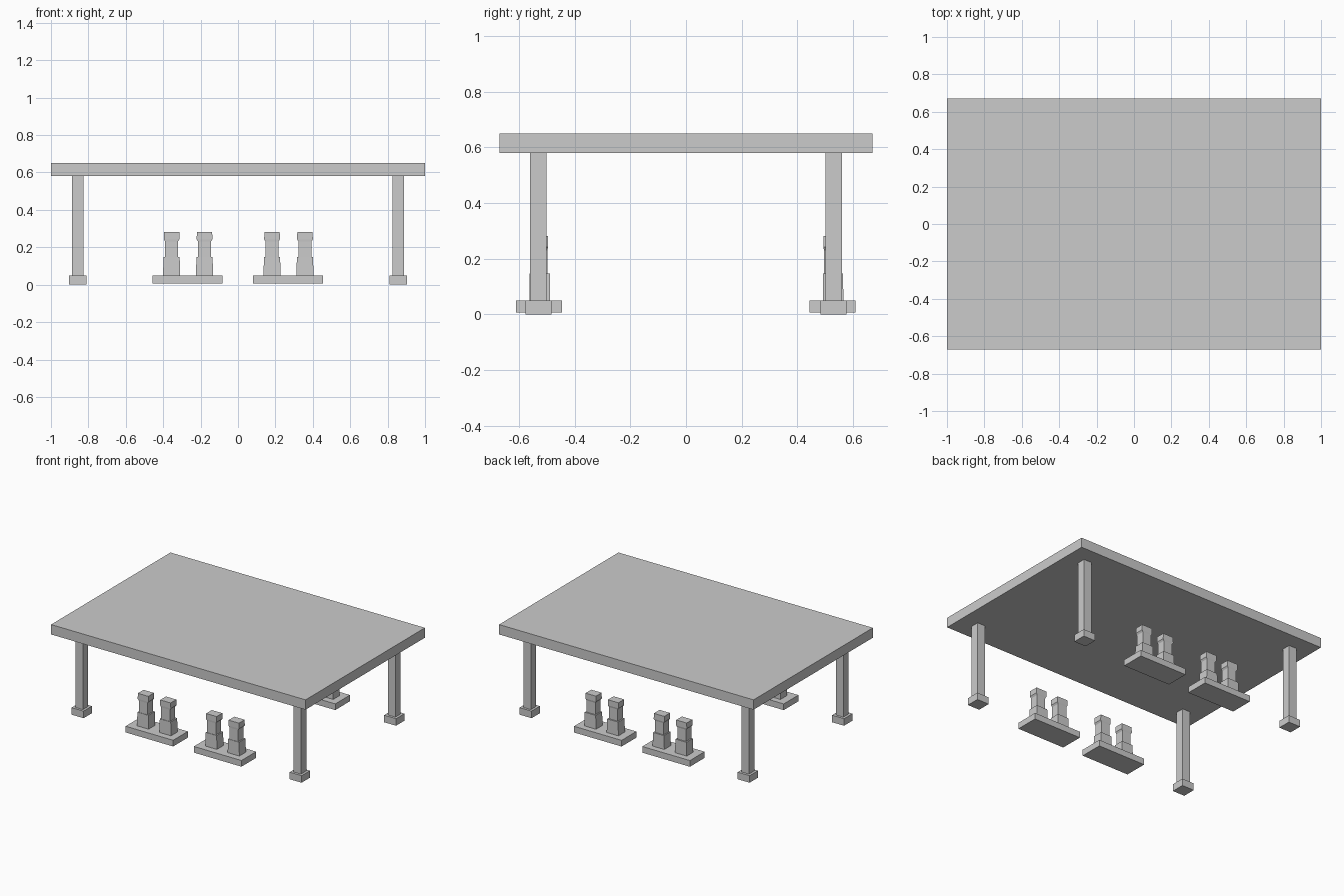
import bpy, bmesh

if "Cube" in bpy.data.objects:
    bpy.data.objects.remove(bpy.data.objects["Cube"])


def loft(name, x, y, rings):
    """Stack rectangular rings (z, x width, y depth, y offset) into a closed solid."""
    bm = bmesh.new()
    prev = first = None
    for z, w, d, dy in rings:
        ring = [bm.verts.new((x + sx * w / 2, y + dy + sy * d / 2, z))
                for sx, sy in ((-1, -1), (1, -1), (1, 1), (-1, 1))]
        if prev:
            for i in range(4):
                j = (i + 1) % 4
                bm.faces.new((prev[i], prev[j], ring[j], ring[i]))
        else:
            first = ring
        prev = ring
    bm.faces.new(first[::-1])
    bm.faces.new(prev)
    mesh = bpy.data.meshes.new(name)
    bm.to_mesh(mesh)
    bm.free()
    obj = bpy.data.objects.new(name, mesh)
    bpy.context.collection.objects.link(obj)
    return obj


def box(name, x, y, w, d, z0, z1):
    return loft(name, x, y, [(z0, w, d, 0), (z1, w, d, 0)])


# Table top slab
box("table_top", 0, 0, 2.0, 1.34, 0.58, 0.65)

# Corner legs with square feet
for sx, side in ((-1, "left"), (1, "right")):
    for sy, end in ((-1, "front"), (1, "back")):
        box(f"{end}_{side}_leg", sx * 0.857, sy * 0.53, 0.06, 0.06, 0.05, 0.58)
        box(f"{end}_{side}_foot", sx * 0.857, sy * 0.53, 0.094, 0.094, 0.0, 0.05)

# Stepped post: tapered base block, slim waist, flared head
post = [(0.048, 0.092, 0.074, 0.002),
        (0.147, 0.086, 0.072, 0.002),
        (0.147, 0.068, 0.060, -0.001),
        (0.23, 0.068, 0.060, -0.001),
        (0.242, 0.084, 0.064, 0),
        (0.281, 0.082, 0.064, 0)]

# Four base plates, each carrying two posts
for px, side in ((-0.27, "left"), (0.267, "right")):
    for py, end in ((-0.527, "front"), (0.526, "back")):
        box(f"{end}_{side}_plate", px, py, 0.374, 0.165, 0.006, 0.05)
        for i, dx in enumerate((-0.085, 0.091)):
            loft(f"{end}_{side}_post_{i + 1}", px + dx, py, post)
